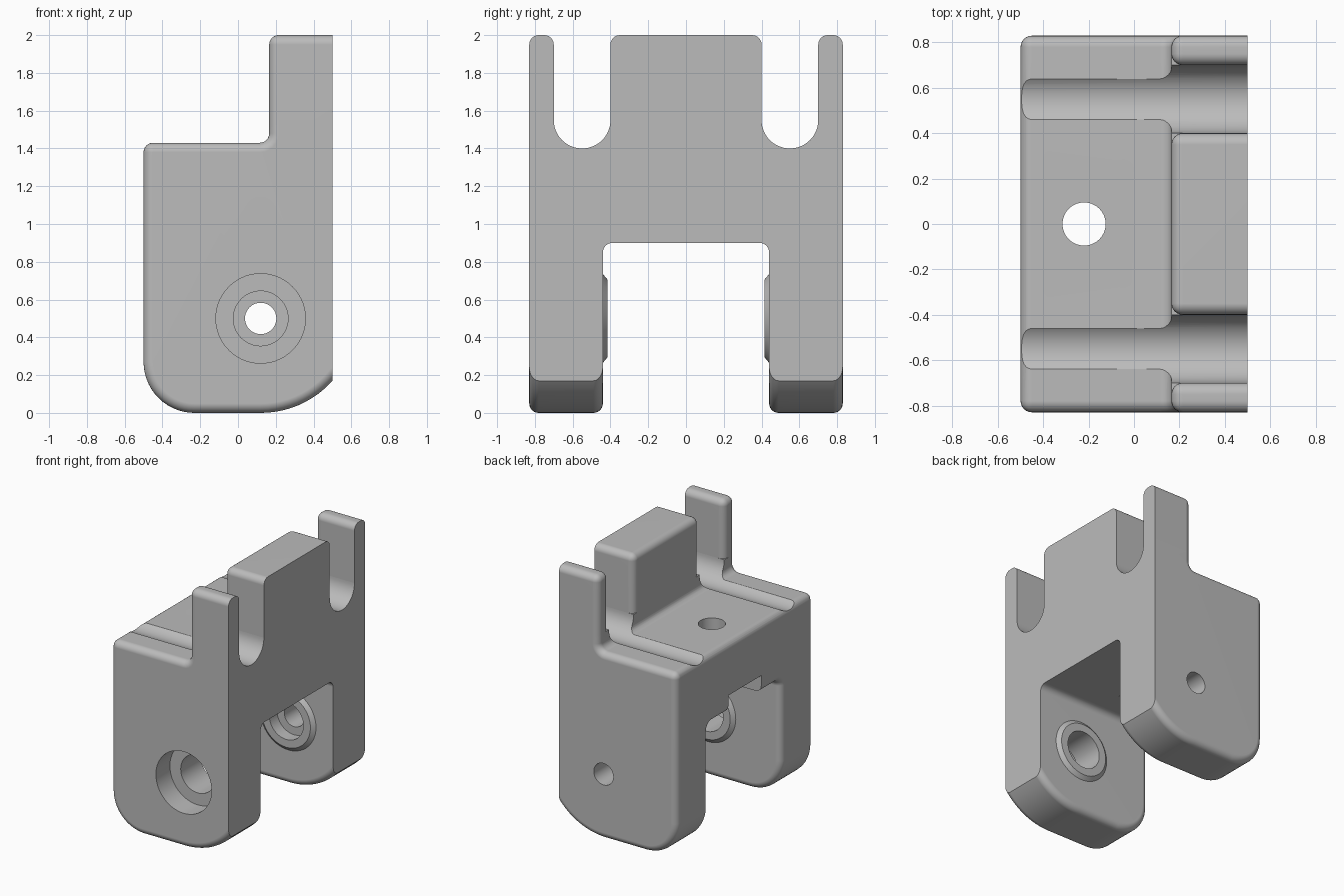
import bpy
import bmesh
from math import sin, cos, radians

if "Cube" in bpy.data.objects:
    bpy.data.objects.remove(bpy.data.objects["Cube"], do_unlink=True)

GREY = (0.5, 0.5, 0.5, 1)
grey = bpy.data.materials.new("plain grey")
grey.use_nodes = True
grey.diffuse_color = GREY
for node in grey.node_tree.nodes:
    if node.type == 'BSDF_PRINCIPLED':
        node.inputs["Base Color"].default_value = GREY

HALF = 0.83      # half depth
FACE = 0.5       # flat mounting face
LEG = 0.44       # inner face of the legs
STEP = 0.165     # front of the tower
SHELF = 1.43     # shelf height
SEAT = 1.55      # where the tower blocks start
R = 0.05         # edge rounding
BORE = (0.12, 0.5)


def arc(cx, cy, r, start, end, n=10):
    angles = [radians(start + (end - start) * i / n) for i in range(n + 1)]
    return [(cx + r * cos(a), cy + r * sin(a)) for a in angles]


def disc(cx, cy, r):
    return arc(cx, cy, r, 0, 360, 56)[:-1]


def rect(a0, a1, b0, b1):
    return [(a0, b0), (a1, b0), (a1, b1), (a0, b1)]


def make(name, bm):
    bmesh.ops.recalc_face_normals(bm, faces=bm.faces)
    mesh = bpy.data.meshes.new(name)
    bm.to_mesh(mesh)
    bm.free()
    mesh.materials.append(grey)
    obj = bpy.data.objects.new(name, mesh)
    bpy.context.collection.objects.link(obj)
    return obj


def prism(name, points, axis, lo, hi):
    """Extrude a flat outline along one axis."""
    place = {'X': lambda a, b, t: (t, a, b),
             'Y': lambda a, b, t: (a, t, b),
             'Z': lambda a, b, t: (a, b, t)}[axis]
    bm = bmesh.new()
    ends = [[bm.verts.new(place(a, b, t)) for a, b in points] for t in (lo, hi)]
    bm.faces.new(ends[0])
    bm.faces.new(ends[1])
    n = len(points)
    for i in range(n):
        j = (i + 1) % n
        bm.faces.new((ends[0][i], ends[0][j], ends[1][j], ends[1][i]))
    return make(name, bm)


def cut(obj, cutter):
    """Subtract the cutter and discard it."""
    cutter.hide_render = True
    mod = obj.modifiers.new("cut", 'BOOLEAN')
    mod.operation = 'DIFFERENCE'
    mod.solver = 'EXACT'
    mod.object = cutter
    bpy.context.view_layer.update()
    graph = bpy.context.evaluated_depsgraph_get()
    mesh = bpy.data.meshes.new_from_object(obj.evaluated_get(graph))
    obj.modifiers.clear()
    obj.data = mesh
    bpy.data.objects.remove(cutter, do_unlink=True)


def round_edges(obj):
    """Round sharp edges, leaving the mounting face and tower seat crisp."""
    bm = bmesh.new()
    bm.from_mesh(obj.data)
    bmesh.ops.remove_doubles(bm, verts=bm.verts, dist=0.0001)
    edges = []
    for e in bm.edges:
        on_face = all(v.co.x > FACE - 0.001 for v in e.verts)
        on_seat = all(abs(v.co.z - SEAT) < 0.001 for v in e.verts)
        if e.calc_face_angle(0) > radians(40) and not on_face and not on_seat:
            edges.append(e)
    bmesh.ops.bevel(bm, geom=edges, offset=R, offset_type='OFFSET',
                    segments=6, profile=0.5, affect='EDGES', clamp_overlap=False)
    bm.to_mesh(obj.data)
    bm.free()


def finish(obj):
    bpy.ops.object.select_all(action='DESELECT')
    obj.select_set(True)
    bpy.context.view_layer.objects.active = obj
    bpy.ops.object.shade_smooth_by_angle(angle=radians(28))
    mod = obj.modifiers.new("even shading", 'WEIGHTED_NORMAL')
    mod.keep_sharp = True


# Bracket body: side outline with rounded feet and a filleted step
outline = (arc(-0.23, 0.27, 0.27, 180, 270, 14)
           + arc(0.12, 0.51, 0.51, 270, 316, 10)
           + [(FACE, 0.17), (FACE, SEAT), (STEP, SEAT)]
           + arc(STEP - R, SHELF + R, R, 0, -90, 6)
           + [(-FACE, SHELF)])
body = prism("bracket_body", outline, 'Y', -HALF, HALF)

# Channel between the legs
channel = ([(-LEG, -1), (LEG, -1)]
           + arc(LEG - R, 0.9 - R, R, 0, 90, 6)
           + arc(R - LEG, 0.9 - R, R, 90, 180, 6))
cut(body, prism("channel_cutter", channel, 'X', -1, 1))
round_edges(body)

# Rounded slot floors that run on as shallow grooves across the shelf
for side in (-1, 1):
    cut(body, prism("slot_cutter", disc(0.55 * side, SEAT, 0.15), 'X', -1, 1))

# Bolt hole and its pocket under the shelf
cut(body, prism("bolt_cutter", disc(-0.22, 0, 0.095), 'Z', 0.6, 1.8))
cut(body, prism("pocket_cutter", rect(-0.2, 0.2, 0.7, 1.03), 'X', -0.8, -0.03))

# Pivot bores: radius, from y, to y
for radius, lo, hi in ((0.237, -1, -0.66), (0.145, -0.75, -0.3),
                       (0.145, 0.3, 0.51), (0.083, 0.35, 1)):
    cut(body, prism("bore_cutter", disc(*BORE, radius), 'Y', lo, hi))
finish(body)

# Tower: wide centre block and a thin prong at each side
for name, lo, hi in (("centre_block", -0.4, 0.4),
                     ("front_prong", -HALF, -0.7), ("back_prong", 0.7, HALF)):
    block = prism(name, rect(STEP, FACE, lo, hi), 'Z', SEAT, 2)
    round_edges(block)
    finish(block)

# Chamfered bosses around the bores on the inner leg faces
ring = [(0.145, 0.415), (0.205, 0.415), (0.235, LEG), (0.235, 0.46), (0.145, 0.46)]
for name, side in (("front_boss", -1), ("back_boss", 1)):
    bm = bmesh.new()
    loops = [[bm.verts.new((x, y * side, z)) for x, z in disc(*BORE, r)] for r, y in ring]
    for i, loop in enumerate(loops):
        after = loops[(i + 1) % len(loops)]
        for j in range(len(loop)):
            k = (j + 1) % len(loop)
            bm.faces.new((loop[j], loop[k], after[k], after[j]))
    finish(make(name, bm))
